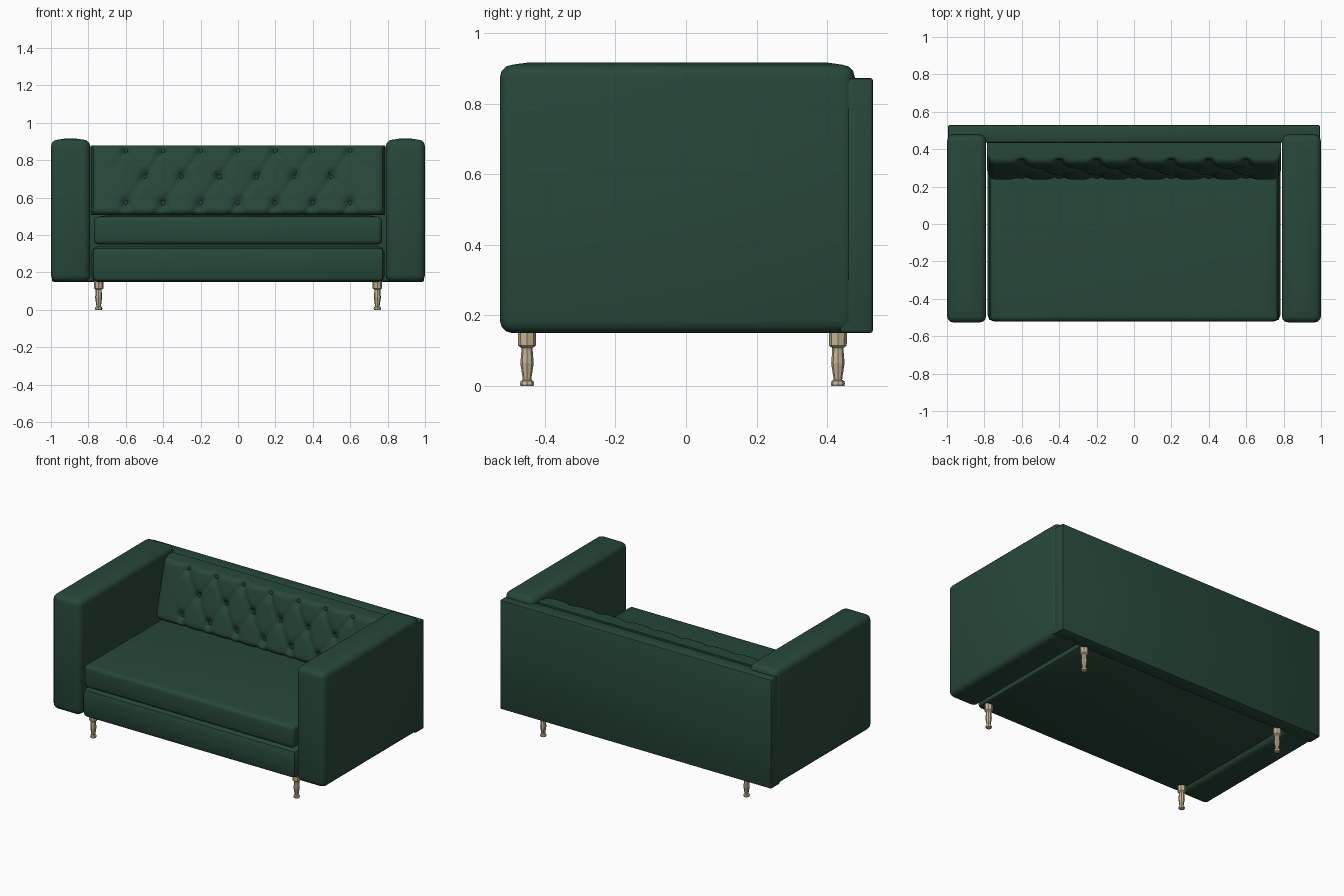
import bpy, bmesh, math

if "Cube" in bpy.data.objects:
    bpy.data.objects.remove(bpy.data.objects["Cube"])


def material(name, rgb):
    m = bpy.data.materials.new(name)
    m.diffuse_color = (*rgb, 1)
    m.use_nodes = True
    m.node_tree.nodes["Principled BSDF"].inputs["Base Color"].default_value = m.diffuse_color
    return m


GREEN = material("dark green fabric", (0.020, 0.064, 0.041))
WOOD = material("pale wood", (0.56, 0.46, 0.30))


def finish(bm, name, mat, smooth=True):
    bmesh.ops.recalc_face_normals(bm, faces=bm.faces)
    me = bpy.data.meshes.new(name)
    bm.to_mesh(me)
    bm.free()
    me.materials.append(mat)
    ob = bpy.data.objects.new(name, me)
    bpy.context.collection.objects.link(ob)
    bpy.ops.object.select_all(action='DESELECT')
    ob.select_set(True)
    bpy.context.view_layer.objects.active = ob
    if smooth:
        bpy.ops.object.shade_smooth_by_angle(angle=math.radians(30))
    return ob


def padded_box(name, lo, hi, bevel, segments=2, crown=0.0):
    """Bevelled box; crown lifts the middle of the top."""
    bm = bmesh.new()
    bmesh.ops.create_cube(bm, size=1)
    for v in bm.verts:
        for i in range(3):
            v.co[i] = lo[i] + (v.co[i] + 0.5) * (hi[i] - lo[i])
    bmesh.ops.bevel(bm, geom=bm.edges[:], offset=bevel, segments=segments,
                    profile=0.5, affect='EDGES')
    if crown:
        top = max(bm.faces, key=lambda f: f.calc_center_median().z)
        r = bmesh.ops.inset_region(bm, faces=[top], thickness=0.06)
        for v in top.verts:
            v.co.z += crown
    return finish(bm, name, GREEN)


# Arms
for side, label in ((-1, "left"), (1, "right")):
    xs = sorted((side * 0.79, side * 1.0))
    padded_box(label + "_arm", (xs[0], -0.527, 0.15), (xs[1], 0.478, 0.91),
               0.036, 3, crown=0.006)

# Back panel, base and seat
padded_box("back_panel", (-0.995, 0.435, 0.15), (0.995, 0.53, 0.873), 0.01)
padded_box("base", (-0.782, -0.52, 0.15), (0.782, 0.44, 0.338), 0.03)
padded_box("seat_cushion", (-0.77, -0.52, 0.35), (0.77, 0.432, 0.498), 0.024, 3, crown=0.006)

# Tufted back cushion
BUTTONS = [(-0.6 + 0.2 * i, z) for z in (0.57, 0.85) for i in range(7)]
BUTTONS += [(-0.5 + 0.2 * i, 0.71) for i in range(6)]
X, Z0, Z1, BACK = 0.785, 0.508, 0.88, 0.435


def rounding(d, r):
    k = max(0.0, 1 - d / r)
    return r * (1 - math.sqrt(max(0.0, 1 - k * k)))


def even_distance(a):
    return abs(a - 2 * round(a / 2))


def front_y(x, z):
    y = 0.24 + (z - 0.55) * 0.25
    y += rounding(X - abs(x), 0.045)
    y += rounding(Z1 - z, 0.03) + rounding(z - Z0, 0.04)
    for bx, bz in BUTTONS:
        d2 = (x - bx) ** 2 + (z - bz) ** 2
        if d2 < 0.02:
            y += 0.02 * math.exp(-d2 / 0.03 ** 2)
    # diagonal folds joining the buttons
    s, t = x / 0.1, (z - 0.57) / 0.14
    fade = min(1.0, max(0.0, (0.68 - abs(x)) / 0.08))
    for a in (s + t, s - t):
        y += 0.009 * fade * math.exp(-(even_distance(a) / 0.18) ** 2)
    return y


bm = bmesh.new()
NX, NZ = 120, 36
grid = []
for j in range(NZ + 1):
    z = Z0 + (Z1 - Z0) * (0.5 - 0.5 * math.cos(math.pi * j / NZ))
    row = []
    for i in range(NX + 1):
        x = -X + 2 * X * i / NX
        row.append(bm.verts.new((x, front_y(x, z), z)))
    grid.append(row)
for j in range(NZ):
    for i in range(NX):
        bm.faces.new((grid[j][i], grid[j][i + 1], grid[j + 1][i + 1], grid[j + 1][i]))
rim = [e for e in bm.edges if e.is_boundary]
ext = bmesh.ops.extrude_edge_only(bm, edges=rim)["geom"]
for v in ext:
    if isinstance(v, bmesh.types.BMVert):
        v.co.y = BACK
bmesh.ops.holes_fill(bm, edges=[e for e in bm.edges if e.is_boundary], sides=0)
finish(bm, "back_cushion", GREEN)

# Buttons
bm = bmesh.new()
for bx, bz in BUTTONS:
    new = bmesh.ops.create_uvsphere(bm, u_segments=10, v_segments=6, radius=0.014)["verts"]
    y = front_y(bx, bz)
    for v in new:
        v.co = (v.co.x + bx, v.co.y * 0.6 + y - 0.003, v.co.z + bz)
finish(bm, "buttons", GREEN)

# Turned legs
PROFILE = [(0.018, 0.0), (0.020, 0.006), (0.018, 0.014), (0.012, 0.018), (0.013, 0.026),
           (0.019, 0.065), (0.016, 0.10), (0.016, 0.108), (0.025, 0.115), (0.026, 0.16)]
SIDES = 8


def leg(name, cx, cy):
    bm = bmesh.new()
    rings = []
    for r, z in PROFILE:
        rings.append([bm.verts.new((cx + r * math.cos(math.tau * k / SIDES),
                                    cy + r * math.sin(math.tau * k / SIDES), z))
                      for k in range(SIDES)])
    for a, b in zip(rings, rings[1:]):
        for k in range(SIDES):
            n = (k + 1) % SIDES
            bm.faces.new((a[k], a[n], b[n], b[k]))
    bm.faces.new(rings[0])
    bm.faces.new(rings[-1])
    finish(bm, name, WOOD, smooth=False)


for sx, lx in ((-0.745, "left"), (0.745, "right")):
    for sy, ly in ((-0.45, "front"), (0.43, "back")):
        leg(f"{ly}_{lx}_leg", sx, sy)
